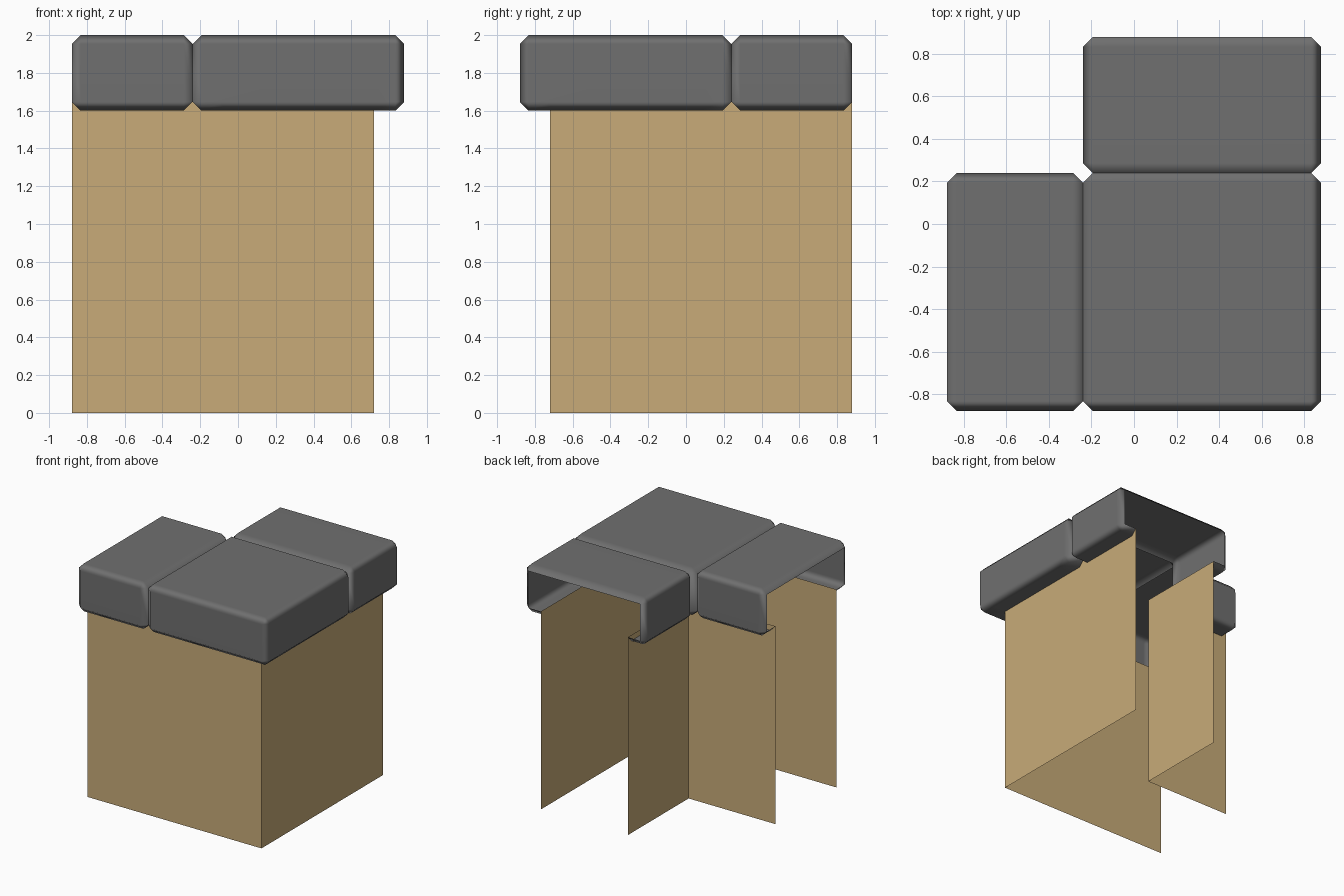
import bpy, bmesh
from mathutils import Vector

cube = bpy.data.objects.get("Cube")
if cube:
    bpy.data.objects.remove(cube, do_unlink=True)

END, OUT, INN, GAP = 0.88, 0.72, 0.08, 0.24   # cap edge, outer wall, inner wall, cap joint
BOTTOM, TOP, BEVEL = 1.6, 2.0, 0.047


def make_material(name, colour):
    m = bpy.data.materials.new(name)
    m.use_nodes = True
    m.diffuse_color = (*colour, 1)
    m.node_tree.nodes["Principled BSDF"].inputs["Base Color"].default_value = (*colour, 1)
    return m


tan = make_material("tan_wall", (0.58, 0.41, 0.19))
grey = make_material("grey_stone", (0.16, 0.16, 0.16))


def finish(bm, name, material):
    mesh = bpy.data.meshes.new(name)
    bm.to_mesh(mesh)
    bm.free()
    mesh.materials.append(material)
    obj = bpy.data.objects.new(name, mesh)
    bpy.context.collection.objects.link(obj)
    return obj


def make_wall(name, path):
    # Thin upright sheet following a plan path
    bm = bmesh.new()
    rows = [[bm.verts.new((x, y, z)) for x, y in path] for z in (0, BOTTOM + BEVEL)]
    for i in range(len(path) - 1):
        bm.faces.new((rows[0][i], rows[0][i + 1], rows[1][i + 1], rows[1][i]))
    finish(bm, name, material)


def between_walls(c):
    return c.x < OUT and c.y > -OUT and (c.x > -INN or c.y < INN)


def make_cap(name, x0, x1, y0, y1, open_ends):
    # Chamfered hollow block
    bm = bmesh.new()
    bmesh.ops.create_cube(bm, size=1)
    for v in bm.verts:
        v.co = Vector((x1 if v.co.x > 0 else x0,
                       y1 if v.co.y > 0 else y0,
                       TOP if v.co.z > 0 else BOTTOM))
    bmesh.ops.bevel(bm, geom=bm.edges[:], offset=BEVEL, segments=1,
                    profile=0.5, affect='EDGES')
    bm.normal_update()
    # Open the ends
    ends = [f for f in bm.faces
            if any(f.normal.dot(Vector(d)) > 0.99 for d in open_ends)]
    bmesh.ops.delete(bm, geom=ends, context='FACES')
    # Split the underside along the walls and remove the part between them
    for co, no in (((OUT, 0, 0), (1, 0, 0)), ((-INN, 0, 0), (1, 0, 0)),
                   ((0, -OUT, 0), (0, 1, 0)), ((0, INN, 0), (0, 1, 0))):
        under = [f for f in bm.faces if f.normal.z < -0.3]
        geom = set(under)
        for f in under:
            geom.update(f.edges)
            geom.update(f.verts)
        bmesh.ops.bisect_plane(bm, geom=list(geom), plane_co=co, plane_no=no)
        bm.normal_update()
    inside = [f for f in bm.faces
              if f.normal.z < -0.3 and between_walls(f.calc_center_median())]
    bmesh.ops.delete(bm, geom=inside, context='FACES')
    for f in bm.faces:
        f.smooth = True
    obj = finish(bm, name, grey)
    obj.modifiers.new("soft_chamfers", 'WEIGHTED_NORMAL').weight = 90


# Wall sheets
material = tan
make_wall("outer_wall", [(-END, -OUT), (OUT, -OUT), (OUT, END)])
make_wall("inner_wall", [(-INN, END), (-INN, INN), (-END, INN)])

# Cap blocks
make_cap("corner_cap", -GAP, END, -END, GAP, [(-1, 0, 0), (0, 1, 0)])
make_cap("back_cap", -GAP, END, GAP, END, [(0, 1, 0), (0, -1, 0)])
make_cap("right_cap", -END, -GAP, -END, GAP, [(1, 0, 0), (-1, 0, 0)])
